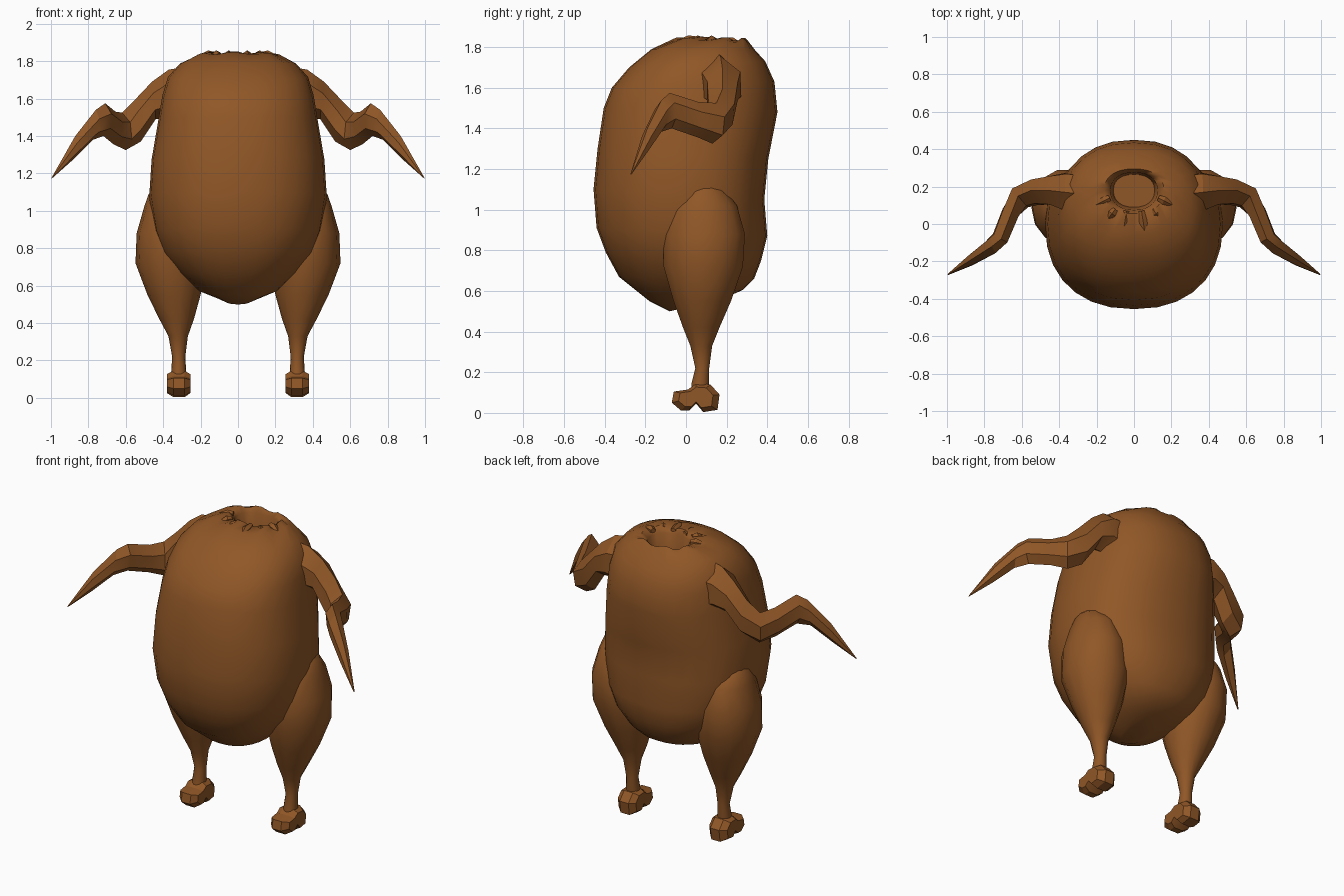
import bpy, bmesh, math
from mathutils import Vector

if "Cube" in bpy.data.objects:
    bpy.data.objects.remove(bpy.data.objects["Cube"])

skin = bpy.data.materials.new("roasted brown skin")
skin.diffuse_color = (0.28, 0.095, 0.02, 1)
skin.use_nodes = True
skin.node_tree.nodes["Principled BSDF"].inputs["Base Color"].default_value = skin.diffuse_color


def loft(name, rings, angle):
    """Skin a list of equal-length point rings, cap both ends."""
    bm = bmesh.new()
    loops = [[bm.verts.new(p) for p in r] for r in rings]
    n = len(loops[0])
    for a, b in zip(loops, loops[1:]):
        for i in range(n):
            j = (i + 1) % n
            bm.faces.new((a[i], a[j], b[j], b[i]))
    bm.faces.new(loops[0])
    bm.faces.new(loops[-1])
    bmesh.ops.recalc_face_normals(bm, faces=bm.faces)
    me = bpy.data.meshes.new(name)
    bm.to_mesh(me)
    bm.free()
    me.materials.append(skin)
    ob = bpy.data.objects.new(name, me)
    bpy.context.collection.objects.link(ob)
    bpy.ops.object.select_all(action='DESELECT')
    ob.select_set(True)
    bpy.context.view_layer.objects.active = ob
    bpy.ops.object.shade_smooth_by_angle(angle=math.radians(angle))
    return ob


def both_sides(name, rings, angle):
    for side, s in (("right", 1), ("left", -1)):
        loft(side + "_" + name, [[(p[0] * s, p[1], p[2]) for p in r] for r in rings], angle)


def power(v, e):
    return math.copysign(abs(v) ** e, v)


def body_ring(hw, cy, yf, zf, yb, zb, wave=0, n=28):
    """Tilted rounded ring with separate front and back depth."""
    pts = []
    for i in range(n):
        a = 2 * math.pi * i / n
        c, s = power(math.cos(a), 0.88), power(math.sin(a), 0.88)
        y = cy + s * ((yb - cy) if s > 0 else (cy - yf))
        z = zf + (zb - zf) * (y - yf) / (yb - yf)
        pts.append((hw * c, y, z + wave * (-1) ** (i // 2)))
    return pts


def blade_rings(sections):
    """Six-sided cross-sections from top point, bottom point and half thickness."""
    mids = [(Vector(t) + Vector(b)) / 2 for t, b, w in sections]
    rings = []
    for i, (t, b, w) in enumerate(sections):
        t, b = Vector(t), Vector(b)
        along = mids[min(i + 1, len(mids) - 1)] - mids[max(i - 1, 0)]
        d = along.cross(t - b).normalized() * w
        u = t.lerp(b, 0.3)
        v = t.lerp(b, 0.75)
        rings.append([t, u + d, v + d, b, v - d, u - d])
    return rings


# Body, with the neck hole turned in at the top
loft("body", [body_ring(*r) for r in (
    (.08, .05, -.08, .50, .20, .57),
    (.21, .05, -.18, .55, .28, .605),
    (.31, 0, -.33, .67, .335, .66),
    (.40, 0, -.395, .79, .37, .75),
    (.445, 0, -.44, .91, .40, .87),
    (.475, 0, -.455, 1.1, .385, 1.05),
    (.462, 0, -.435, 1.3, .405, 1.25),
    (.425, 0, -.405, 1.5, .45, 1.48),
    (.405, .02, -.365, 1.6, .435, 1.63),
    (.375, .05, -.28, 1.7, .39, 1.73),
    (.31, .08, -.17, 1.79, .34, 1.785),
    (.22, .15, -.05, 1.842, .31, 1.825, .004),
    (.16, .18, .055, 1.845, .295, 1.837, .007),
    (.125, .18, .075, 1.82, .275, 1.81),
    (.11, .18, .09, 1.62, .265, 1.62))], 50)

# Skin folds gathered around the neck
for k, (x0, y0, x1, y1, z1) in enumerate((
        (.04, .07, .07, -.12, 1.805), (.10, .08, .16, .00, 1.815), (.13, .14, .23, .09, 1.82))):
    both_sides("neck_fold_%d" % (k + 1), blade_rings([
        ((x0, y0, 1.85), (x0, y0, 1.82), .015),
        ((x0 * .7 + x1 * .3, y0 * .7 + y1 * .3, 1.858), (x0 * .7 + x1 * .3, y0 * .7 + y1 * .3, 1.81), .022),
        ((x1, y1, z1), (x1, y1, z1 - .01), .003)]), 30)

# Drumsticks
leg = []
for z, cx, cy, rx, ry in (
        (.08, .317, .065, .04, .04), (.14, .317, .07, .04, .045), (.22, .317, .08, .035, .035),
        (.33, .32, .075, .052, .055), (.42, .328, .075, .092, .092), (.55, .342, .08, .142, .145),
        (.72, .358, .085, .19, .2), (.88, .37, .09, .172, .205), (1.02, .375, .09, .127, .165),
        (1.09, .38, .09, .098, .11), (1.13, .38, .09, .06, .05)):
    leg.append([(cx + rx * math.cos(math.pi * i / 7), cy + ry * math.sin(math.pi * i / 7), z)
                for i in range(14)])
both_sides("drumstick", leg, 40)

# Knuckle bones: notched side profile with tapered sides
profile = ((-.06, .105), (-.07, .05), (-.025, .012), (.015, .012), (.05, .045), (.085, .004),
           (.155, .015), (.165, .09), (.12, .14), (.05, .145), (.01, .115))
knuckle = [[(x, .05 + (y - .05) * f, .08 + (z - .08) * f) for y, z in profile]
           for x, f in ((.255, .72), (.285, 1), (.345, 1), (.38, .72))]
both_sides("knuckle", knuckle, 20)

# Wings: shoulder, elbow, wrist, tip
both_sides("wing", blade_rings([
    ((.28, .16, 1.77), (.34, .17, 1.47), .10),
    ((.37, .17, 1.755), (.39, .18, 1.49), .095),
    ((.46, .18, 1.69), (.44, .18, 1.49), .075),
    ((.55, .18, 1.595), (.52, .16, 1.37), .065),
    ((.62, .15, 1.525), (.60, .13, 1.325), .06),
    ((.655, .06, 1.53), (.665, .06, 1.355), .045),
    ((.71, -.08, 1.575), (.72, -.07, 1.40), .042),
    ((.76, -.12, 1.54), (.775, -.13, 1.38), .04),
    ((.87, -.19, 1.40), (.88, -.20, 1.275), .027),
    ((.995, -.27, 1.18), (.995, -.27, 1.173), .003)]), 25)
